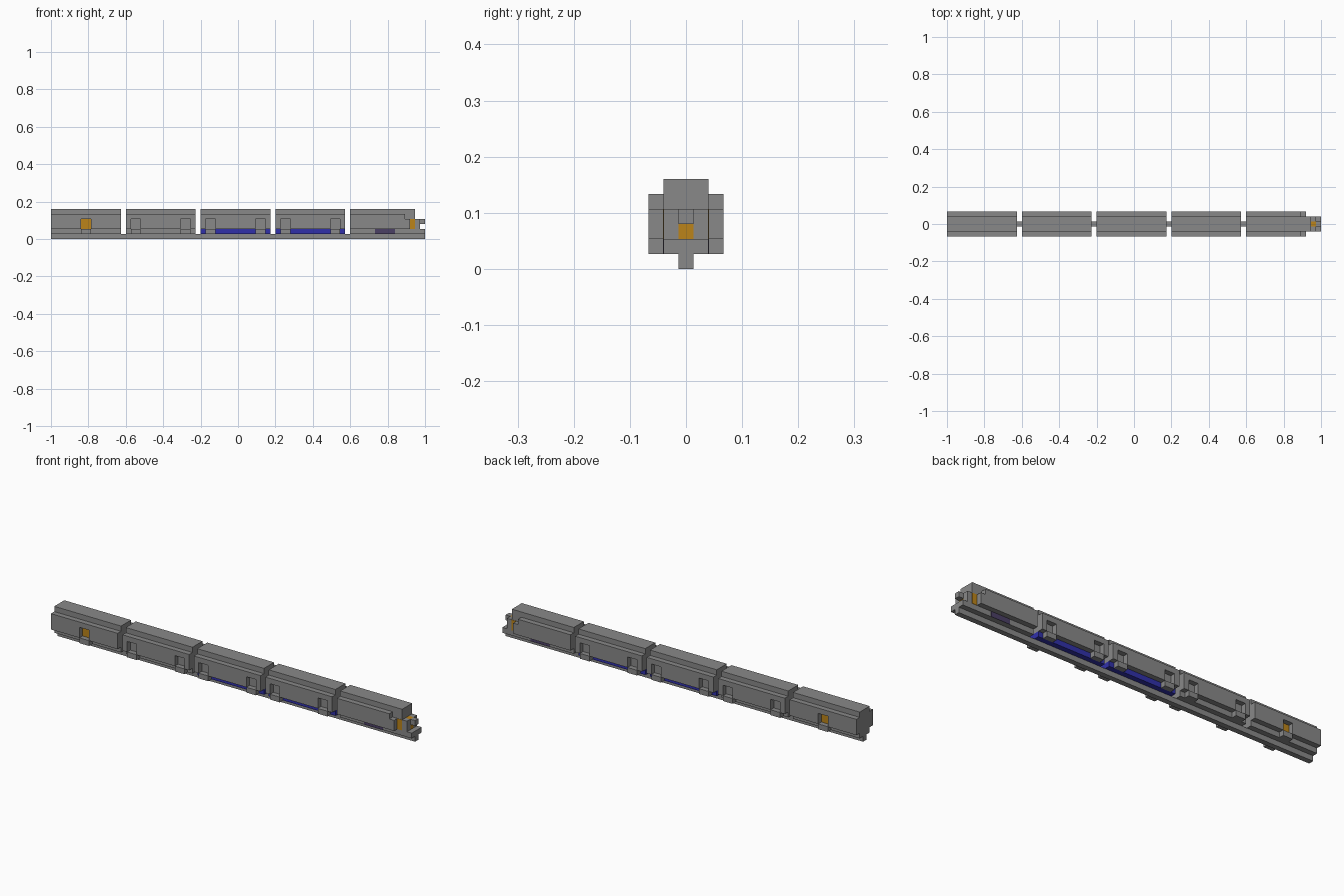
import bpy

old = bpy.data.objects.get("Cube")
if old:
    bpy.data.objects.remove(old, do_unlink=True)

U = 1 / 75  # building grid step


def material(name, rgb):
    m = bpy.data.materials.new(name)
    m.use_nodes = True
    m.diffuse_color = (*rgb, 1)
    m.node_tree.nodes["Principled BSDF"].inputs["Base Color"].default_value = (*rgb, 1)
    return m


grey = material("grey", (0.25, 0.25, 0.25))
orange = material("orange", (0.5, 0.23, 0.01))
blue = material("blue", (0.03, 0.03, 0.4))
purple = material("dark purple", (0.07, 0.05, 0.13))


def box(name, mat, x, y, z):
    """Box from (low, high) grid ranges."""
    bpy.ops.mesh.primitive_cube_add(size=1, location=[(a + b) / 2 * U for a, b in (x, y, z)])
    ob = bpy.context.object
    ob.name = name
    ob.scale = [(b - a) * U for a, b in (x, y, z)]
    bpy.ops.object.transform_apply(location=False, rotation=False, scale=True)
    ob.data.materials.append(mat)
    return ob


def pair(name, mat, x, y, z):
    """The same box on both sides."""
    box("left_" + name, mat, x, y, z)
    box("right_" + name, mat, x, (-y[1], -y[0]), z)


def car(name, start, doors, skirt_mat, door_mat):
    end = start + 28
    box(name + "_core", grey, (start, end), (-3, 3), (4, 12))
    box(name + "_skirt", skirt_mat, (start, end), (-3, 3), (2, 4))
    # Side walls leave recessed doorways, each with a step below
    pair(name + "_upper_wall", grey, (start, end), (3, 5), (8, 10))
    edges = [start] + [e for d in doors for e in (d, d + 4)] + [end]
    for a, b in zip(edges[::2], edges[1::2]):
        pair(name + "_wall", grey, (a, b), (3, 5), (4, 8))
    for d in doors:
        pair(name + "_step", grey, (d, d + 4), (3, 5), (2, 4))
        pair(name + "_door", door_mat, (d, d + 4), (3, 3.1), (4, 8))


# Guide beam under the whole train
box("guide_beam", grey, (-75, 75), (-1, 1), (0, 2))

# Four passenger cars
car("rear_car", -75, [-63], grey, orange)
for n, start in enumerate((-45, -15, 15)):
    car(f"middle_car_{n + 1}", start, [start + 2, start + 22], blue if n else grey, grey)

# Leading car with stepped side walls and overhanging roof
box("lead_core", grey, (45, 71), (-3, 3), (4, 12))
box("lead_skirt", grey, (45, 75), (-3, 3), (2, 4))
pair("lead_upper_wall", grey, (45, 67), (3, 5), (8, 10))
pair("lead_lower_wall", grey, (45, 69), (3, 5), (4, 8))
pair("cab_window", orange, (69, 71), (3, 3.1), (4, 8))
pair("skirt_panel", purple, (55, 63), (3, 3.1), (2, 4))

# Nose with a lamp between two cheeks and a hook in front
pair("nose_cheek", grey, (71, 73), (1, 3), (4, 8))
box("nose_lamp", orange, (71, 73), (-1, 1), (4, 8))
box("nose_hook", grey, (73, 75), (-1, 1), (6, 8))
